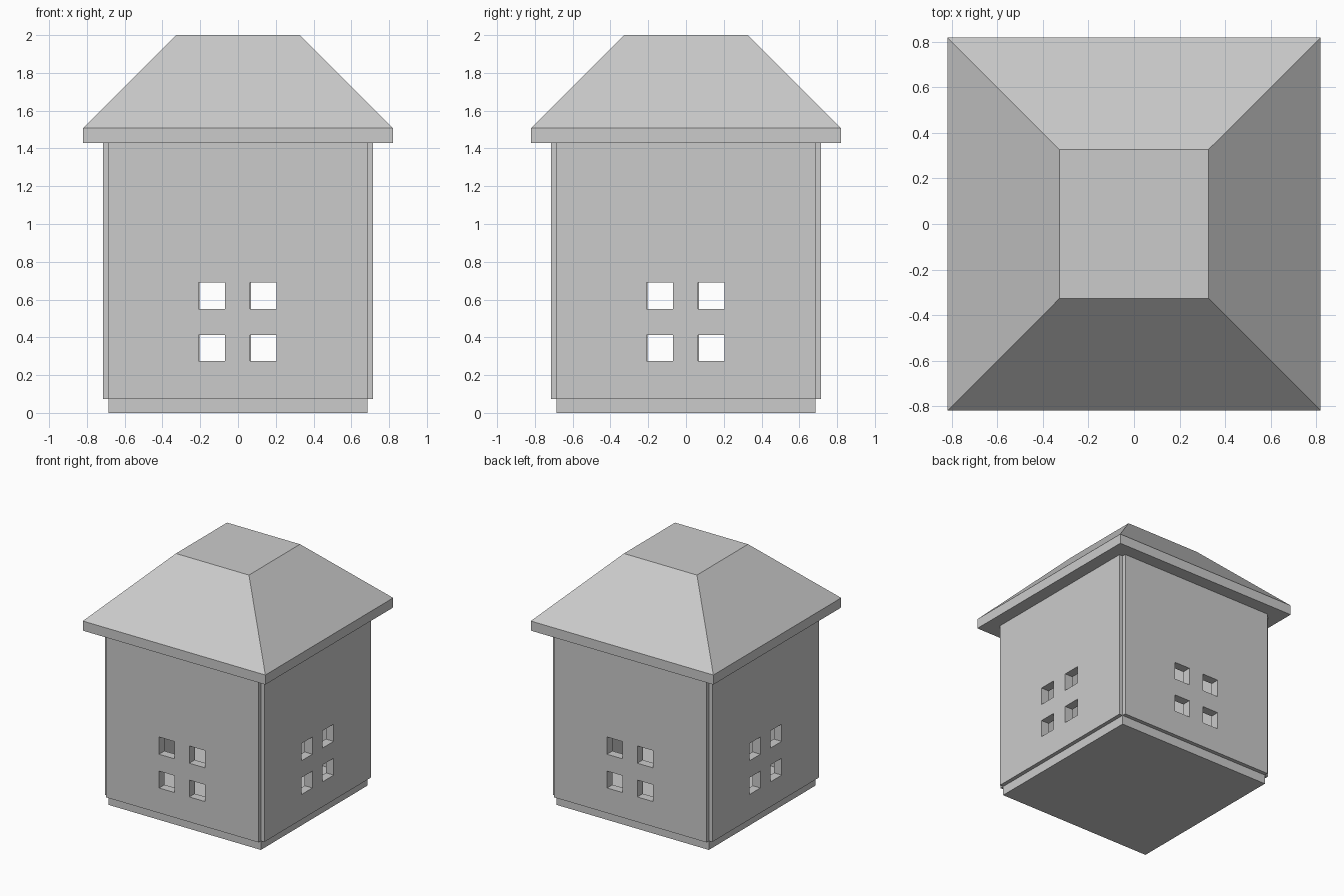
import bpy, bmesh
from mathutils import Matrix
from math import pi

if "Cube" in bpy.data.objects:
    bpy.data.objects.remove(bpy.data.objects["Cube"])

HALF = 0.685      # half width of base and of each wall plate
OUT = 0.716       # outer face of the walls
THICK = 0.07      # wall thickness
FLOOR = 0.073     # top of the base slab
EAVE = 1.43       # underside of the roof


def add_object(name, bm):
    bmesh.ops.recalc_face_normals(bm, faces=bm.faces)
    mesh = bpy.data.meshes.new(name)
    bm.to_mesh(mesh)
    bm.free()
    obj = bpy.data.objects.new(name, mesh)
    bpy.context.collection.objects.link(obj)
    return obj


def square_stack(name, levels):
    """Closed solid through square rings given as (z, half width)."""
    bm = bmesh.new()
    rings = [[bm.verts.new((sx * h, sy * h, z))
              for sx, sy in ((-1, -1), (1, -1), (1, 1), (-1, 1))]
             for z, h in levels]
    for a, b in zip(rings, rings[1:]):
        for i in range(4):
            j = (i + 1) % 4
            bm.faces.new((a[i], a[j], b[j], b[i]))
    bm.faces.new(rings[0])
    bm.faces.new(rings[-1])
    return add_object(name, bm)


def wall(name, angle):
    """Wall plate with a two by two group of window openings."""
    xs = (-HALF, -0.208, -0.068, 0.064, 0.205, HALF)
    zs = (FLOOR, 0.276, 0.413, 0.55, 0.69, EAVE)
    bm = bmesh.new()
    grid = [[bm.verts.new((x, -OUT, z)) for x in xs] for z in zs]
    for r in range(5):
        for c in range(5):
            if r in (1, 3) and c in (1, 3):
                continue
            bm.faces.new((grid[r][c], grid[r][c + 1],
                          grid[r + 1][c + 1], grid[r + 1][c]))
    # Give the plate its thickness, inwards
    ext = bmesh.ops.extrude_face_region(bm, geom=bm.faces[:], use_keep_orig=True)
    verts = [g for g in ext["geom"] if isinstance(g, bmesh.types.BMVert)]
    bmesh.ops.translate(bm, verts=verts, vec=(0, THICK, 0))
    bmesh.ops.rotate(bm, verts=bm.verts, cent=(0, 0, 0),
                     matrix=Matrix.Rotation(angle, 3, 'Z'))
    return add_object(name, bm)


# Base slab
square_stack("base", [(0, HALF), (FLOOR, HALF)])

# Four window walls around the hollow room
for i, side in enumerate(("front", "right", "back", "left")):
    wall(side + "_wall", i * pi / 2)

# Hipped roof with flat top and square eave
square_stack("roof", [(EAVE, 0.82), (1.508, 0.82), (2.0, 0.328)])
